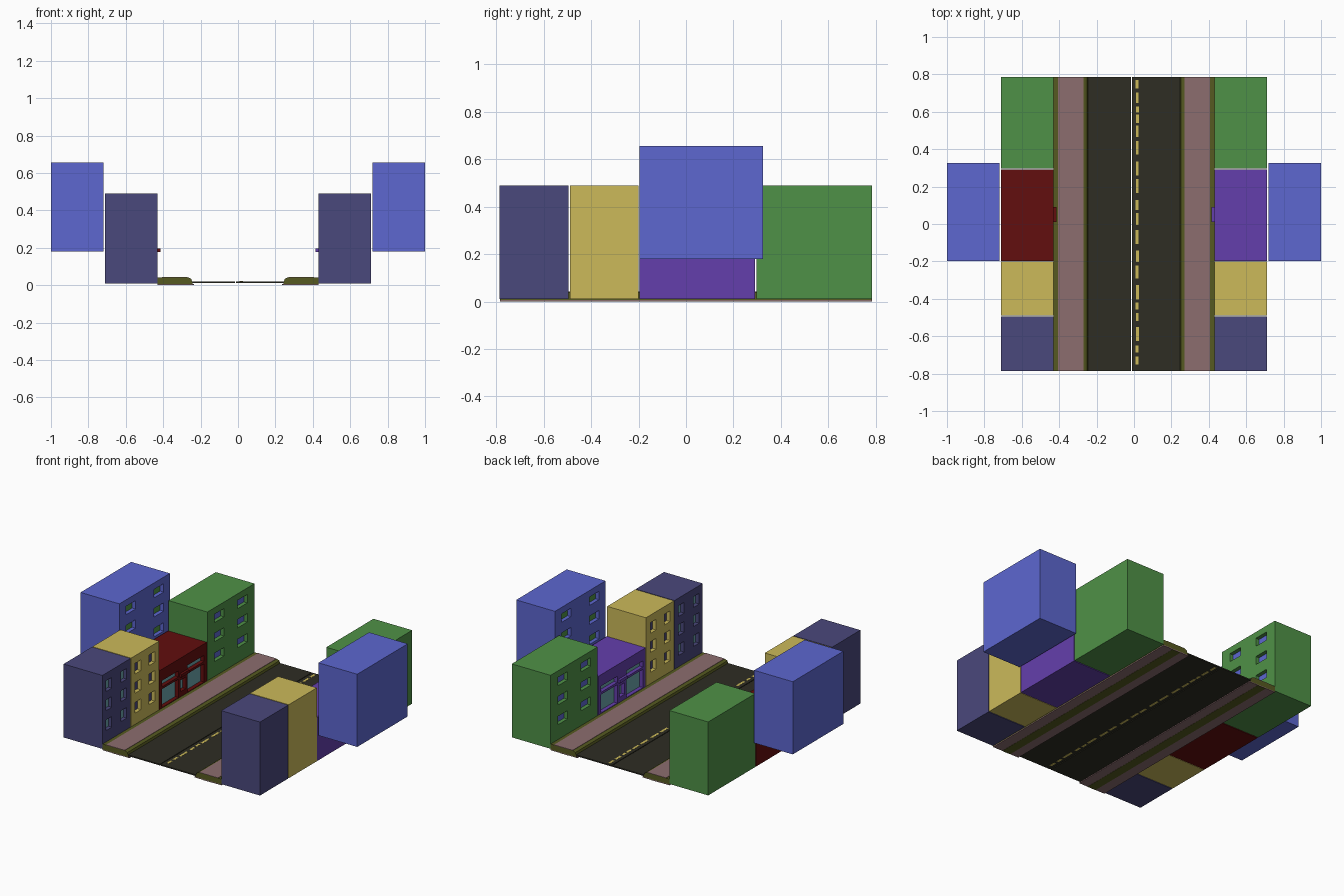
import bpy, bmesh, random
from mathutils import Vector

if "Cube" in bpy.data.objects:
    bpy.data.objects.remove(bpy.data.objects["Cube"])

random.seed(4)


def material(name, r, g, b):
    def lin(c):
        c /= 255
        return c / 12.92 if c < 0.04045 else ((c + 0.055) / 1.055) ** 2.4
    m = bpy.data.materials.new(name)
    m.diffuse_color = (lin(r), lin(g), lin(b), 1)
    m.use_nodes = True
    m.node_tree.nodes["Principled BSDF"].inputs["Base Color"].default_value = m.diffuse_color
    return m


NAVY = material("navy", 74, 72, 124)
YELLOW = material("yellow", 204, 186, 90)
RED = material("dark_red", 98, 14, 14)
PURPLE = material("purple", 100, 63, 172)
GREEN = material("green", 79, 145, 71)
BLUE = material("blue", 93, 103, 208)
ROAD = material("asphalt", 46, 45, 35)
OLIVE = material("olive_kerb", 86, 90, 33)
PINK = material("pink_paving", 140, 109, 111)
GLASS = material("teal_glass", 108, 165, 172)


def finish(name, bm, mats):
    bmesh.ops.recalc_face_normals(bm, faces=bm.faces[:])
    me = bpy.data.meshes.new(name)
    bm.to_mesh(me)
    bm.free()
    for m in mats:
        me.materials.append(m)
    ob = bpy.data.objects.new(name, me)
    bpy.context.collection.objects.link(ob)
    return ob


def box_mesh(x, y, z):
    bm = bmesh.new()
    bmesh.ops.create_cube(bm, size=1)
    for v in bm.verts:
        v.co = Vector([(a + b) / 2 + c * (b - a) for c, (a, b) in zip(v.co, (x, y, z))])
    return bm


def box(name, x, y, z, mat):
    return finish(name, box_mesh(x, y, z), [mat])


def building(name, side, x, y, z, wall, pane, holes, depth=0.025):
    """Block whose street face has recessed openings (y0, y1, z0, z1)."""
    bm = box_mesh(x, y, z)
    for axis, lo in ((1, 0), (2, 2)):
        for cut in sorted({h[i] for h in holes for i in (lo, lo + 1)}):
            co, no = [0, 0, 0], [0, 0, 0]
            co[axis], no[axis] = cut, 1
            bmesh.ops.bisect_plane(bm, geom=bm.verts[:] + bm.edges[:] + bm.faces[:],
                                   plane_co=co, plane_no=no, dist=1e-5)
    for y0, y1, z0, z1 in holes:
        picked = []
        for f in bm.faces:
            c = f.calc_center_median()
            if abs(c.x - x[0]) < 1e-4 and y0 < c.y < y1 and z0 < c.z < z1:
                picked.append(f)
        new = bmesh.ops.extrude_face_region(bm, geom=picked)["geom"]
        for g in new:
            if isinstance(g, bmesh.types.BMVert):
                g.co.x += depth
            elif isinstance(g, bmesh.types.BMFace):
                g.material_index = 1
        bmesh.ops.delete(bm, geom=[f for f in picked if f.is_valid], context='FACES')
    for v in bm.verts:
        v.co.x *= side
    return finish(name, bm, [wall, pane])


def windows(cols, rows, w, h):
    return [(c - w / 2, c + w / 2, r - h / 2, r + h / 2) for c in cols for r in rows]


# Shop openings: display windows, transoms and the door
shop_holes = [(-0.17, 0.0, 0.045, 0.165), (0.095, 0.265, 0.045, 0.165),
              (-0.17, 0.0, 0.18, 0.22), (0.095, 0.265, 0.18, 0.22),
              (0.02, 0.075, 0.075, 0.15)]
NEAR = (0.43, 0.71)

for side, tag, shop in ((-1, "left", RED), (1, "right", PURPLE)):
    # Buildings
    building(f"navy_house_{tag}", side, NEAR, (-0.787, -0.495), (0.01, 0.49), NAVY, GLASS,
             windows((-0.72, -0.565), (0.15, 0.28, 0.405), 0.06, 0.07))
    building(f"yellow_house_{tag}", side, NEAR, (-0.49, -0.2), (0.01, 0.49), YELLOW, NAVY,
             windows((-0.42, -0.275), (0.15, 0.28, 0.405), 0.06, 0.07))
    building(f"shop_{tag}", side, NEAR, (-0.197, 0.292), (0.01, 0.295), shop, GLASS, shop_holes)
    building(f"green_house_{tag}", side, NEAR, (0.298, 0.785), (0.01, 0.49), GREEN, BLUE,
             windows((0.42, 0.66), (0.165, 0.295, 0.42), 0.1, 0.055))
    building(f"blue_house_{tag}", side, (0.72, 1.0), (-0.197, 0.325), (0.18, 0.655), BLUE, GREEN,
             windows((-0.08, 0.21), (0.33, 0.46, 0.585), 0.1, 0.055))

    def span(a, b):
        return tuple(sorted((side * a, side * b)))

    # Canopy above the shop door
    box(f"door_canopy_{tag}", span(0.415, 0.431), (0.01, 0.09), (0.176, 0.196), shop)

    # Pavement: rounded kerb body, paved top, and base with a stripe underneath
    profile = [(0.43, 0.006), (0.43, 0.041), (0.265, 0.041), (0.25, 0.034), (0.242, 0.006)]
    bm = bmesh.new()
    face = bm.faces.new([bm.verts.new((side * px, -0.785, pz)) for px, pz in profile])
    ext = bmesh.ops.extrude_face_region(bm, geom=[face], use_keep_orig=True)["geom"]
    for g in ext:
        if isinstance(g, bmesh.types.BMVert):
            g.co.y = 0.785
    finish(f"kerb_{tag}", bm, [OLIVE])
    box(f"paving_{tag}", span(0.27, 0.405), (-0.785, 0.785), (0.04, 0.043), PINK)
    box(f"pavement_base_{tag}", span(0.236, 0.43), (-0.785, 0.785), (0.001, 0.007), PINK)
    box(f"base_stripe_{tag}", span(0.3, 0.36), (-0.785, 0.785), (0.0, 0.002), OLIVE)

# Road in two halves with a narrow gap
box("road_left", (-0.245, -0.016), (-0.785, 0.785), (0.012, 0.02), ROAD)
box("road_right", (-0.011, 0.245), (-0.785, 0.785), (0.012, 0.02), ROAD)

# Worn yellow centre line, visible from above and below
y = -0.75
n = 0
while y < 0.76:
    length = random.uniform(0.03, 0.08)
    x0 = random.uniform(0.008, 0.012)
    box(f"centre_dash_{n}", (x0, x0 + 0.015), (y, min(y + length, 0.77)), (0.011, 0.021), YELLOW)
    y += length + random.uniform(0.01, 0.04)
    n += 1
